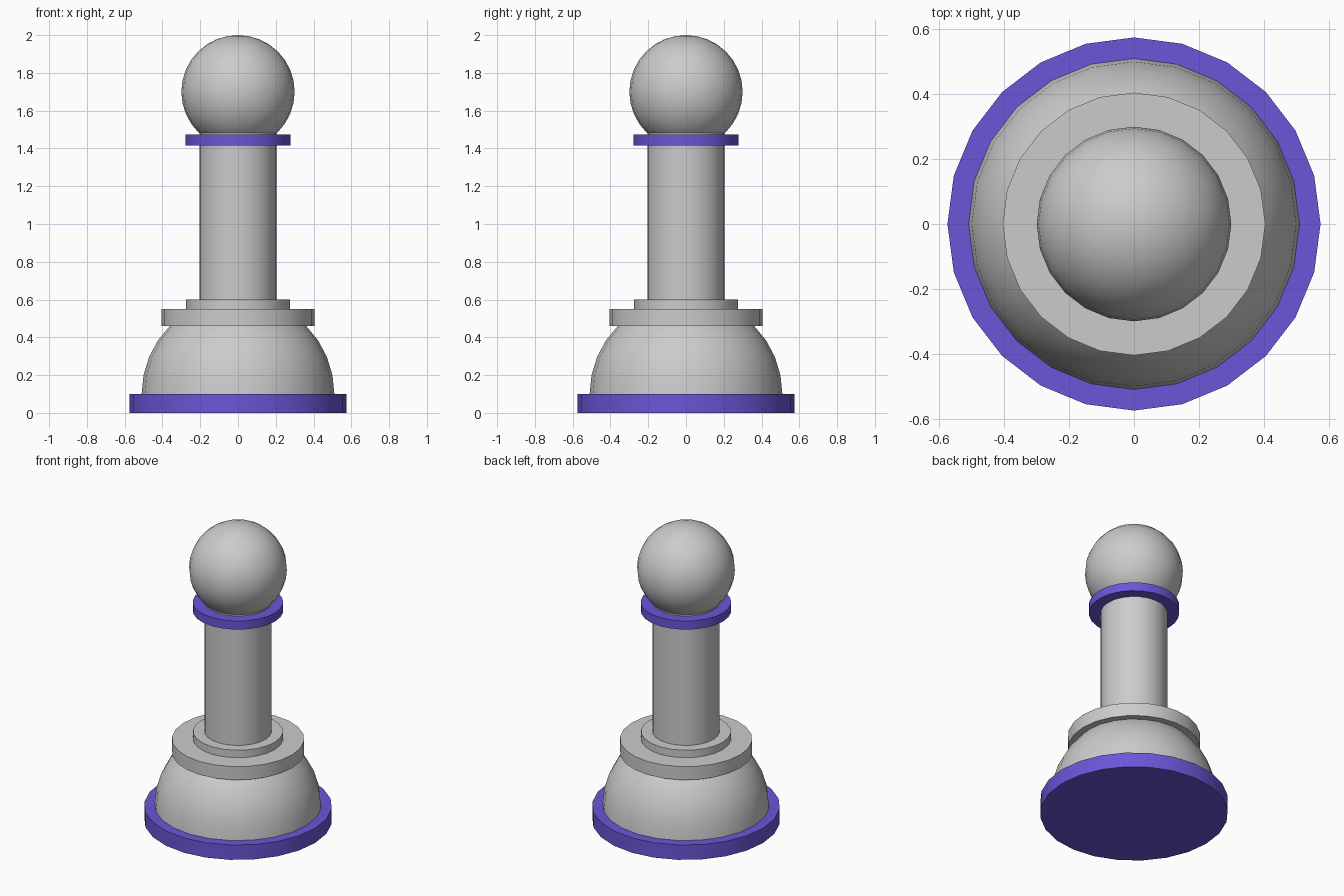
import bpy, bmesh, math

if "Cube" in bpy.data.objects:
    bpy.data.objects.remove(bpy.data.objects["Cube"])

SIDES = 24

purple = bpy.data.materials.new("purple")
purple.diffuse_color = (0.15, 0.09, 0.68, 1)
purple.use_nodes = True
purple.node_tree.nodes["Principled BSDF"].inputs["Base Color"].default_value = purple.diffuse_color


def finish(obj, name, mat=None):
    obj.name = name
    if mat:
        obj.data.materials.append(mat)
    bpy.ops.object.shade_smooth_by_angle(angle=math.radians(30))
    return obj


def disc(name, radius, z0, z1, mat=None):
    bpy.ops.mesh.primitive_cylinder_add(vertices=SIDES, radius=radius, depth=z1 - z0,
                                        location=(0, 0, (z0 + z1) / 2),
                                        rotation=(0, 0, 0))
    return finish(bpy.context.object, name, mat)


def ball(name, radius, z):
    bpy.ops.mesh.primitive_uv_sphere_add(segments=SIDES, ring_count=16,
                                         radius=radius, location=(0, 0, z))
    return finish(bpy.context.object, name)


# Foot and dome (upper half of a sphere)
disc("base_plate", 0.575, 0.0, 0.10, purple)
dome = ball("dome", 0.51, 0.10)
bm = bmesh.new()
bm.from_mesh(dome.data)
bmesh.ops.delete(bm, geom=[v for v in bm.verts if v.co.z < -0.001], context='VERTS')
bm.to_mesh(dome.data)
bm.free()

# Stepped collar and column
disc("lower_collar", 0.405, 0.46, 0.55)
disc("upper_collar", 0.275, 0.55, 0.60)
disc("column", 0.205, 0.60, 1.50)

# Neck ring and head
disc("neck_ring", 0.277, 1.415, 1.473, purple)
ball("head", 0.30, 1.70)
